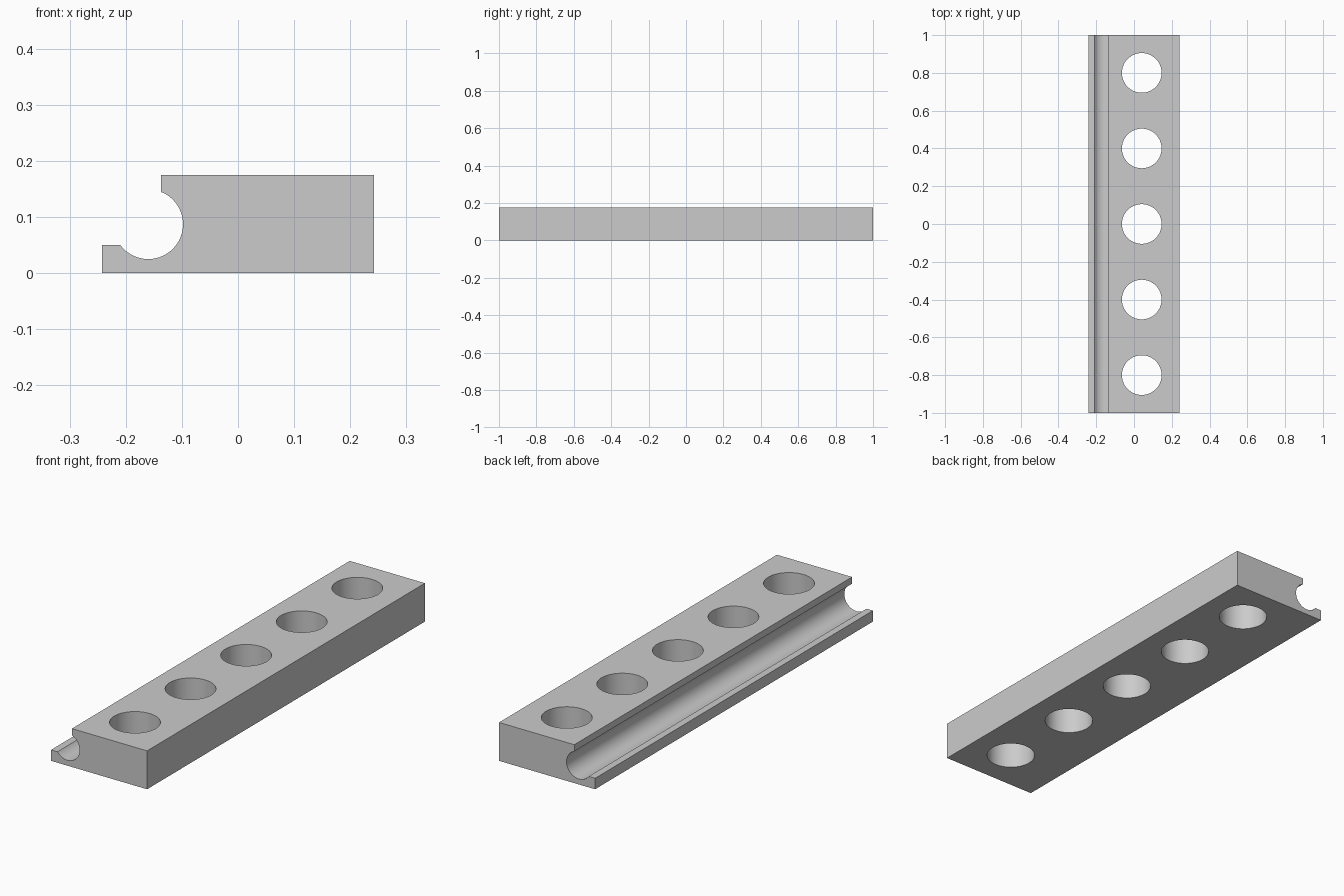
import bpy
import bmesh
from math import asin, acos, cos, sin, pi, radians

if "Cube" in bpy.data.objects:
    bpy.data.objects.remove(bpy.data.objects["Cube"], do_unlink=True)

HALF_W, HALF_L, HEIGHT = 0.242, 1.0, 0.175
LIP_Z, JAW_X = 0.05, -0.137
GROOVE_X, GROOVE_Z, GROOVE_R = -0.16, 0.087, 0.062
HOLE_X, HOLE_R, HOLE_STEP = 0.041, 0.105, 0.4

grey = bpy.data.materials.new("plain_grey")
grey.use_nodes = True
colour = (0.6, 0.6, 0.6, 1)
grey.diffuse_color = colour
grey.node_tree.nodes["Principled BSDF"].inputs["Base Color"].default_value = colour

# Cross-section: rectangle with a round groove between a low lip and an upper jaw
start = -pi - asin((LIP_Z - GROOVE_Z) / GROOVE_R)
start = start if start < 0 else start - 2 * pi
end = acos((JAW_X - GROOVE_X) / GROOVE_R)
steps = 48
profile = [(-HALF_W, 0), (HALF_W, 0), (HALF_W, HEIGHT), (JAW_X, HEIGHT)]
for i in range(steps + 1):
    a = end + (start - end) * i / steps
    profile.append((GROOVE_X + GROOVE_R * cos(a), GROOVE_Z + GROOVE_R * sin(a)))
profile.append((-HALF_W, LIP_Z))

# Bar: cross-section extruded along y
bm = bmesh.new()
face = bm.faces.new([bm.verts.new((x, -HALF_L, z)) for x, z in profile])
ext = bmesh.ops.extrude_face_region(bm, geom=[face])
moved = [v for v in ext["geom"] if isinstance(v, bmesh.types.BMVert)]
bmesh.ops.translate(bm, verts=moved, vec=(0, 2 * HALF_L, 0))
bmesh.ops.recalc_face_normals(bm, faces=bm.faces)
mesh = bpy.data.meshes.new("grooved_bar")
bm.to_mesh(mesh)
bm.free()
bar = bpy.data.objects.new("grooved_bar", mesh)
bpy.context.collection.objects.link(bar)
mesh.materials.append(grey)

# Row of five round through holes
for i in range(-2, 3):
    bpy.ops.mesh.primitive_cylinder_add(
        vertices=64, radius=HOLE_R, depth=1,
        location=(HOLE_X, i * HOLE_STEP, HEIGHT / 2))
    cutter = bpy.context.object
    cutter.name = "hole_cutter"
    cutter.hide_render = True
    cutter.data.materials.append(grey)
    cut = bar.modifiers.new("hole", "BOOLEAN")
    cut.operation = "DIFFERENCE"
    cut.solver = "EXACT"
    cut.object = cutter
    bpy.context.view_layer.objects.active = bar
    bpy.ops.object.modifier_apply(modifier=cut.name)
    bpy.data.objects.remove(cutter, do_unlink=True)

# Smooth groove and holes, sharp edges elsewhere
bpy.ops.object.select_all(action="DESELECT")
bar.select_set(True)
bpy.context.view_layer.objects.active = bar
bpy.ops.object.shade_smooth_by_angle(angle=radians(30))
